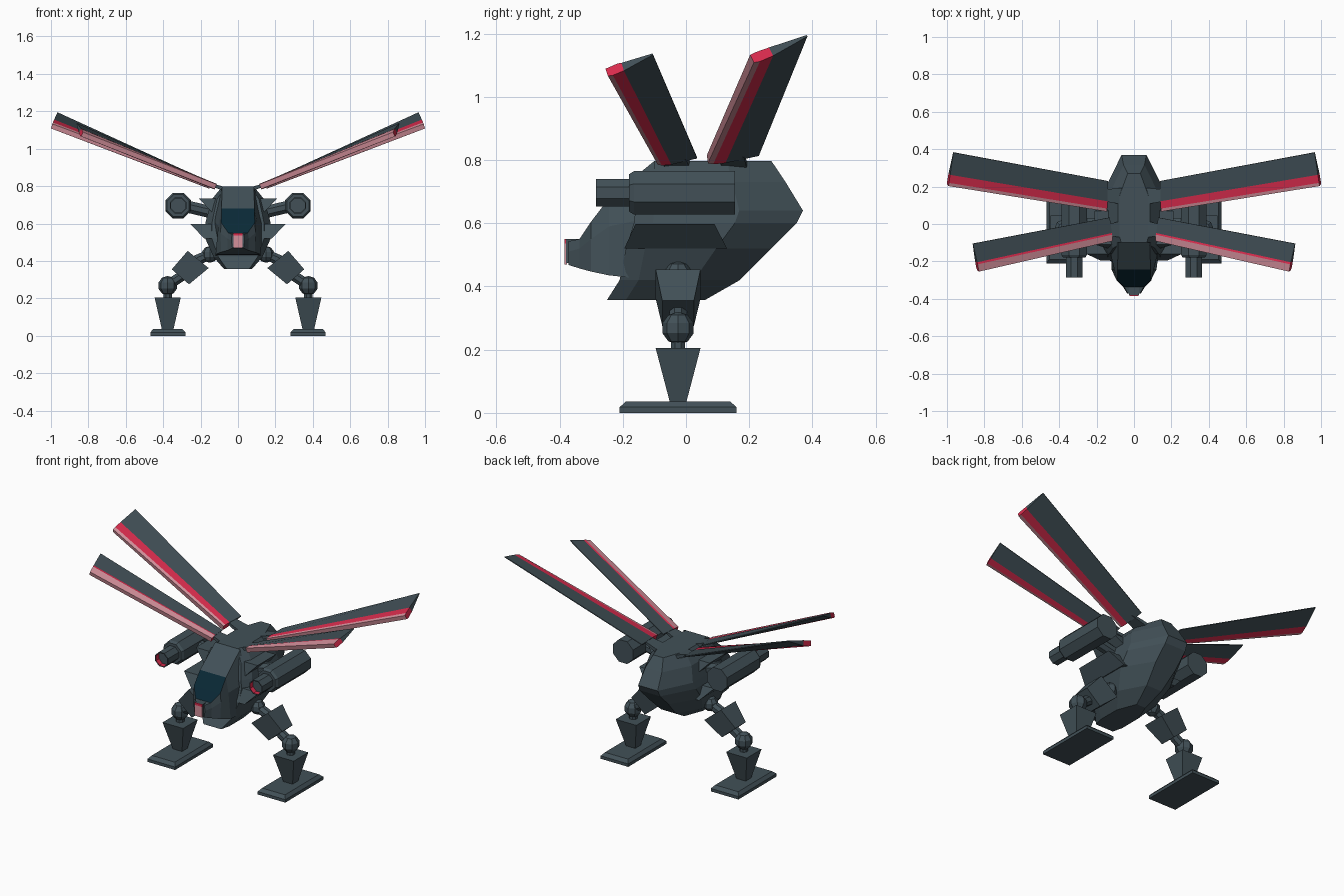
import bpy, bmesh, math
from mathutils import Vector

cube = bpy.data.objects.get("Cube")
if cube:
    bpy.data.objects.remove(cube, do_unlink=True)


def material(name, rgb):
    m = bpy.data.materials.new(name)
    m.use_nodes = True
    m.diffuse_color = (*rgb, 1)
    m.node_tree.nodes["Principled BSDF"].inputs["Base Color"].default_value = (*rgb, 1)
    return m


GREY = material("slate grey", (0.054, 0.081, 0.096))
GLASS = material("dark blue glass", (0.003, 0.022, 0.037))
RED = material("crimson", (0.7, 0.025, 0.075))
PINK = material("pale pink", (0.66, 0.28, 0.33))


def finish(name, bm, mats, mirror):
    bmesh.ops.recalc_face_normals(bm, faces=bm.faces[:])
    me = bpy.data.meshes.new(name)
    bm.to_mesh(me)
    bm.free()
    for m in mats:
        me.materials.append(m)
    ob = bpy.data.objects.new(name, me)
    bpy.context.scene.collection.objects.link(ob)
    if mirror:
        mod = ob.modifiers.new("mirror", 'MIRROR')
        mod.use_mirror_merge = False
    return ob


def loft(name, rings, mats=(GREY,), rule=None, mirror=True):
    """Skin a list of equal-length point loops and cap both ends."""
    bm = bmesh.new()
    loops = [[bm.verts.new(p) for p in ring] for ring in rings]
    n = len(loops[0])
    for i in range(len(loops) - 1):
        for j in range(n):
            k = (j + 1) % n
            f = bm.faces.new((loops[i][j], loops[i][k], loops[i + 1][k], loops[i + 1][j]))
            if rule:
                f.material_index = rule(i, j)
    bm.faces.new(loops[0])
    bm.faces.new(loops[-1])
    return finish(name, bm, mats, mirror)


def rect(center, u, v):
    c, u, v = Vector(center), Vector(u), Vector(v)
    return [c - u - v, c + u - v, c + u + v, c - u + v]


def flat(x0, x1, y0, y1, z):
    return [(x0, y0, z), (x1, y0, z), (x1, y1, z), (x0, y1, z)]


def circle(center, axis, r, n=8):
    q = Vector(axis).to_track_quat('Z', 'Y')
    return [Vector(center) + q @ Vector((r * math.cos(a), r * math.sin(a), 0))
            for a in (math.tau * (k + 0.5) / n for k in range(n))]


def rod(name, a, b, r0, r1):
    axis = Vector(b) - Vector(a)
    loft(name, [circle(a, axis, r0), circle(b, axis, r1)])


def ball(name, center, r):
    bm = bmesh.new()
    bmesh.ops.create_uvsphere(bm, u_segments=8, v_segments=5, radius=r)
    bmesh.ops.translate(bm, verts=bm.verts[:], vec=center)
    finish(name, bm, (GREY,), True)


# Hull: stacked plan outlines (height, front, back, half width)
def plan(z, front, back, w):
    mid = front + (back - front) * 0.62
    half = [(w * 0.8, front), (w, front + 0.06), (w, mid), (w * 0.4, back)]
    return [(x, y, z) for x, y in half] + [(-x, y, z) for x, y in reversed(half)]


loft("hull", [plan(*level) for level in (
    (0.357, -0.25, 0.06, 0.075), (0.42, -0.21, 0.17, 0.13), (0.52, -0.19, 0.27, 0.175),
    (0.60, -0.165, 0.35, 0.175), (0.64, -0.16, 0.37, 0.165), (0.73, -0.13, 0.315, 0.14),
    (0.797, -0.10, 0.27, 0.085))], mirror=False)


# Cockpit: three half-width/height pairs at each station, glass on the upper strip
def station(y, top, mid, low):
    half = [top, mid, low]
    return [(x, y, z) for x, z in half] + [(-x, y, z) for x, z in reversed(half)]


loft("cockpit", [
    station(-0.10, (0.085, 0.797), (0.14, 0.62), (0.12, 0.42)),
    station(-0.243, (0.088, 0.68), (0.105, 0.59), (0.12, 0.435)),
    station(-0.30, (0.09, 0.605), (0.094, 0.55), (0.09, 0.447)),
    station(-0.337, (0.052, 0.55), (0.058, 0.52), (0.055, 0.457)),
    station(-0.372, (0.032, 0.543), (0.036, 0.51), (0.03, 0.468))],
    (GREY, GLASS), lambda i, j: int(i in (1, 2) and j == 5), mirror=False)

# Nose sensor: grey housing with a pink front lens and red brow
loft("nose_sensor", [rect((0, y, 0.512), (0.026, 0, 0), (0, 0, 0.038)) for y in (-0.33, -0.379)],
     mirror=False)
loft("nose_sensor_lens", [rect((0, y, 0.503), (0.025, 0, 0), (0, 0, 0.033)) for y in (-0.377, -0.385)],
     (PINK,), mirror=False)
loft("nose_sensor_brow", [rect((0, y, 0.543), (0.025, 0, 0), (0, 0, 0.007)) for y in (-0.377, -0.385)],
     (RED,), mirror=False)

# Overhanging side ledges
loft("lower_ledge", [flat(0.08, 0.18, -0.195, 0.13, 0.52), flat(0.08, 0.255, -0.16, 0.09, 0.597)])
loft("upper_ledge", [flat(0.08, 0.14, -0.13, 0.10, 0.66), flat(0.08, 0.21, -0.11, 0.07, 0.735)])

# Side pods with hollow barrels
POD = (0.32, 0.696)


def pod_ring(y, r):
    return circle((POD[0], y, POD[1]), (0, 1, 0), r)


rod("pod_strut", (0.12, 0, 0.655), (0.29, 0, 0.695), 0.035, 0.035)
loft("pod", [pod_ring(y, r) for y, r in ((-0.18, 0.064), (-0.165, 0.074), (0.155, 0.074))])
loft("pod_barrel", [pod_ring(y, r) for y, r in
                    ((-0.15, 0.047), (-0.285, 0.047), (-0.285, 0.041), (-0.255, 0.041))],
     (GREY, RED), lambda i, j: int(i == 2))

# Legs
LY = -0.025
ball("hip_joint", (0.15, LY, 0.435), 0.045)
rod("hip_link", (0.15, LY, 0.435), (0.23, LY, 0.40), 0.03, 0.03)
loft("upper_leg", [
    rect((0.213, LY, 0.408), (0.056, 0, 0.046), (0, 0.071, 0)),
    rect((0.308, LY, 0.315), (0.046, 0, 0.04), (0, 0.05, 0))])
rod("knee_link", (0.30, LY, 0.32), (0.375, LY, 0.27), 0.03, 0.03)
ball("knee_joint", (0.376, LY, 0.268), 0.052)
rod("shin_neck", (0.376, LY, 0.19), (0.376, LY, 0.25), 0.024, 0.024)
loft("lower_leg", [
    rect((0.376, LY, 0.205), (0.07, 0, 0), (0, 0.071, 0)),
    rect((0.376, LY, 0.03), (0.03, 0, 0), (0, 0.025, 0))])
loft("foot", [flat(0.375 - w, 0.375 + w, LY - d, LY + d, z)
              for w, d, z in ((0.094, 0.185, 0), (0.094, 0.185, 0.018), (0.078, 0.165, 0.036))])


# Wings: grey blade and a thicker coloured leading edge from one section
def wing(name, root, tip, t, pink_width):
    ends = [[Vector(p) for p in end] for end in (root, tip)]
    span = ends[1][0] - ends[0][0]

    def section(points):
        rings = []
        for lead, trail in ends:
            chord = trail - lead
            up = span.cross(chord).normalized()
            rings.append([lead + chord * c + up * h * t for c, h in points])
        return rings

    split = 0.34
    loft(name + "_blade", section([(split, 0.9), (1, 0.15), (1, -0.15), (split, -1)]))
    loft(name + "_leading_edge",
         section([(0, -0.7), (0, 1.05), (pink_width, 1.1), (split, 0.9), (split, -1), (0.1, -1)]),
         (RED, PINK), lambda i, j: int(j in (0, 1, 5)))
    # Root mount reaching into the roof
    lead, trail = ends[0]
    mid = (lead + trail) / 2
    loft(name + "_mount", [
        rect((0.06, mid.y, 0.78), (0, 0.045, 0), (0, 0, 0.012)),
        rect(mid + span * 0.03, (0, 0.03, 0), (0, 0, 0.007))])


wing("front_wing", ((0.12, -0.09, 0.795), (0.13, 0.035, 0.807)),
     ((0.835, -0.25, 1.075), (0.862, -0.105, 1.135)), 0.015, 0.27)
wing("rear_wing", ((0.15, 0.068, 0.80), (0.14, 0.23, 0.815)),
     ((0.997, 0.21, 1.118), (0.966, 0.383, 1.193)), 0.016, 0.1)
